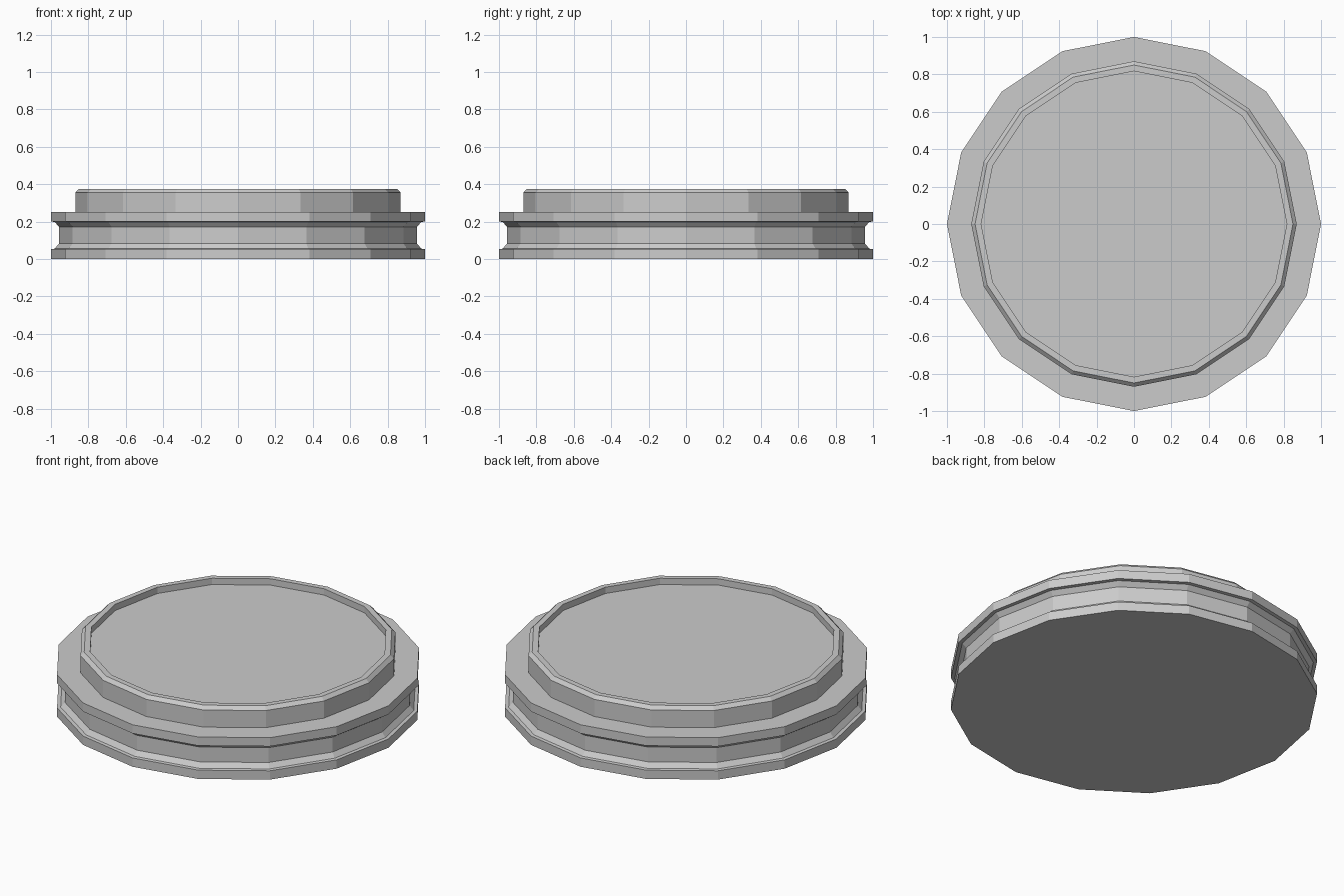
import bpy, bmesh, math

if "Cube" in bpy.data.objects:
    bpy.data.objects.remove(bpy.data.objects["Cube"])

SIDES = 16


def lathe(name, profile):
    """Revolve (radius, z) points into a closed faceted solid with flat end caps."""
    bm = bmesh.new()
    rings = []
    for r, z in profile:
        rings.append([bm.verts.new((r * math.cos(2 * math.pi * i / SIDES),
                                    r * math.sin(2 * math.pi * i / SIDES), z))
                      for i in range(SIDES)])
    for low, high in zip(rings, rings[1:]):
        for i in range(SIDES):
            j = (i + 1) % SIDES
            bm.faces.new((low[i], low[j], high[j], high[i]))
    bm.faces.new(rings[0][::-1])
    bm.faces.new(rings[-1])
    bmesh.ops.recalc_face_normals(bm, faces=bm.faces)
    mesh = bpy.data.meshes.new(name)
    bm.to_mesh(mesh)
    bm.free()
    obj = bpy.data.objects.new(name, mesh)
    bpy.context.collection.objects.link(obj)
    return obj


lathe("grooved_round_base", [
    # lower flange
    (1.0, 0.0), (1.0, 0.053), (0.98, 0.055),
    # waist groove
    (0.957, 0.083), (0.957, 0.172), (0.98, 0.198),
    # upper flange
    (1.0, 0.2), (1.0, 0.252), (0.87, 0.252),
    # raised disc with bevelled rim and shallow recess
    (0.87, 0.355), (0.85, 0.375), (0.817, 0.375), (0.817, 0.337),
])
